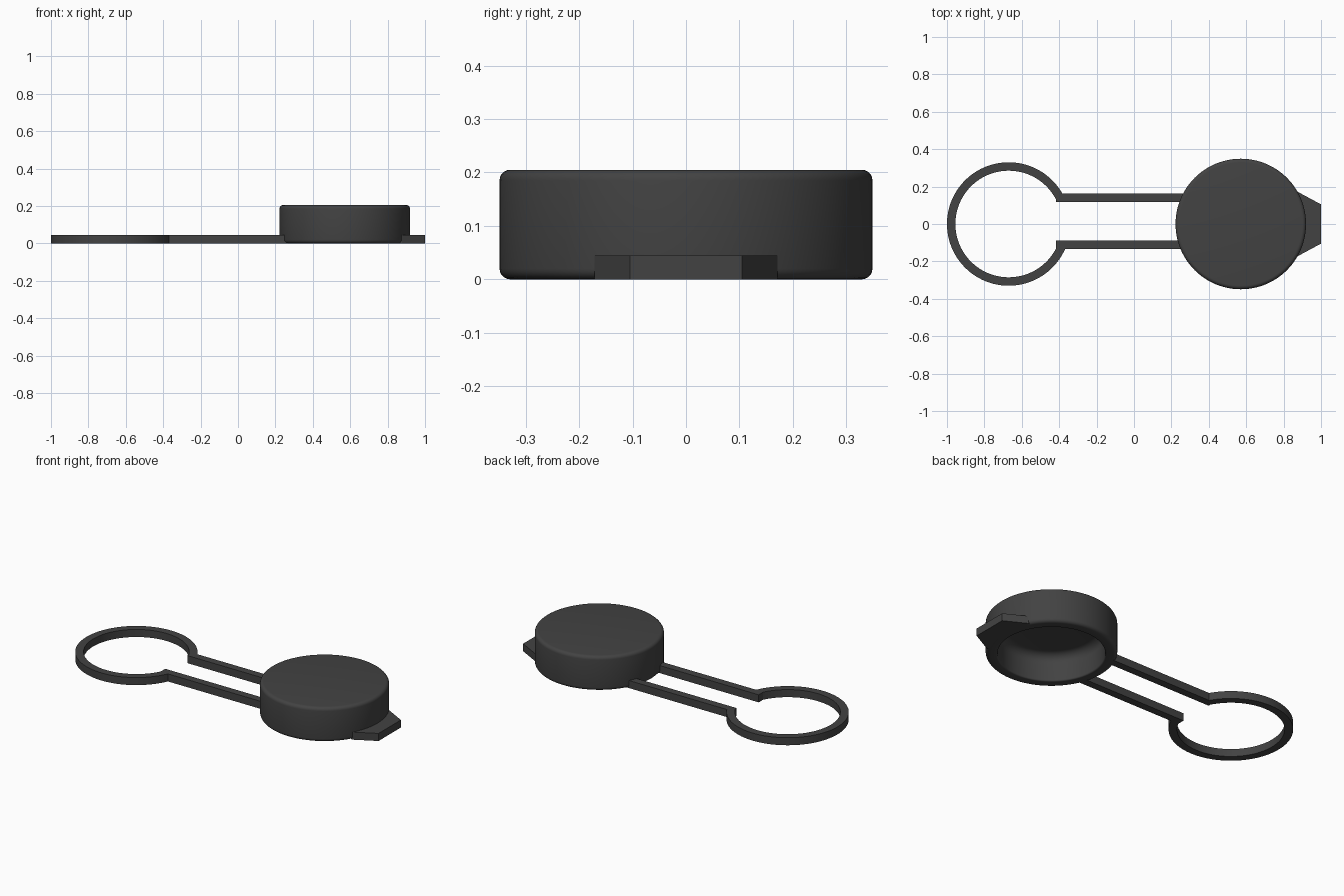
import bpy, bmesh, math
from math import sin, cos, asin, acos, pi

if "Cube" in bpy.data.objects:
    bpy.data.objects.remove(bpy.data.objects["Cube"])


def finish(name, bm, smooth_angle):
    bmesh.ops.remove_doubles(bm, verts=bm.verts[:], dist=1e-5)
    bmesh.ops.recalc_face_normals(bm, faces=bm.faces[:])
    mesh = bpy.data.meshes.new(name)
    bm.to_mesh(mesh)
    bm.free()
    ob = bpy.data.objects.new(name, mesh)
    bpy.context.collection.objects.link(ob)
    bpy.ops.object.select_all(action='DESELECT')
    ob.select_set(True)
    bpy.context.view_layer.objects.active = ob
    bpy.ops.object.shade_smooth_by_angle(angle=math.radians(smooth_angle))
    mat = bpy.data.materials.get("dark_rubber") or bpy.data.materials.new("dark_rubber")
    mat.diffuse_color = (0.055, 0.055, 0.055, 1)
    mat.use_nodes = True
    mat.node_tree.nodes["Principled BSDF"].inputs["Base Color"].default_value = mat.diffuse_color
    mesh.materials.append(mat)
    return ob


def prism(name, outline, height):
    bm = bmesh.new()
    face = bm.faces.new([bm.verts.new((x, y, 0)) for x, y in outline])
    ext = bmesh.ops.extrude_face_region(bm, geom=[face])
    top = [g for g in ext["geom"] if isinstance(g, bmesh.types.BMVert)]
    bmesh.ops.translate(bm, verts=top, vec=(0, 0, height))
    return finish(name, bm, 25)


def lathe(name, profile, cx, steps):
    bm = bmesh.new()
    vs = [bm.verts.new((cx + r, 0, z)) for r, z in profile]
    edges = [bm.edges.new(p) for p in zip(vs, vs[1:])]
    bmesh.ops.spin(bm, geom=vs + edges, cent=(cx, 0, 0), axis=(0, 0, 1),
                   angle=2 * pi, steps=steps)
    return finish(name, bm, 40)


def arc(cx, cy, r, a0, a1, n):
    return [(cx + r * cos(a0 + (a1 - a0) * i / n), cy + r * sin(a0 + (a1 - a0) * i / n))
            for i in range(n + 1)]


CAP_X, CAP_R, CAP_H = 0.571, 0.349, 0.205
RING_X, RING_OUT, RING_IN = -0.67, 0.33, 0.285
T = 0.045

# Hollow cap: rounded outer edges, filleted cavity open underneath
b, f, inner = 0.02, 0.05, 0.285
profile = [(0, CAP_H)]
profile += arc(CAP_R - b, CAP_H - b, b, pi / 2, 0, 5)
profile += arc(CAP_R - b, b, b, 0, -pi / 2, 5)
profile += arc(inner + 0.008, 0.008, 0.008, -pi / 2, -pi, 3)
profile += arc(inner - f, CAP_H - T - f, f, 0, pi / 2, 6)
profile += [(0, CAP_H - T)]
lathe("cap", profile, CAP_X, 96)

# Open retaining ring running into the two tether straps
hi, lo, end_x, start_x = 0.163, -0.134, 0.29, -0.417
a_in = acos((start_x - RING_X) / RING_IN)
outline = [(end_x, hi)]
outline += arc(RING_X, 0, RING_OUT, asin(hi / RING_OUT), 2 * pi + asin(lo / RING_OUT), 80)
outline += [(end_x, lo), (end_x, lo + T), (start_x, lo + T)]
outline += arc(RING_X, 0, RING_IN, 2 * pi - a_in, a_in, 80)
outline += [(start_x, hi - T), (end_x, hi - T)]
prism("ring_and_straps", outline, T)

# Tapered pull tab
prism("pull_tab", [(0.865, -0.171), (0.877, -0.171), (1.0, -0.105),
                   (1.0, 0.105), (0.877, 0.171), (0.865, 0.171)], T)
